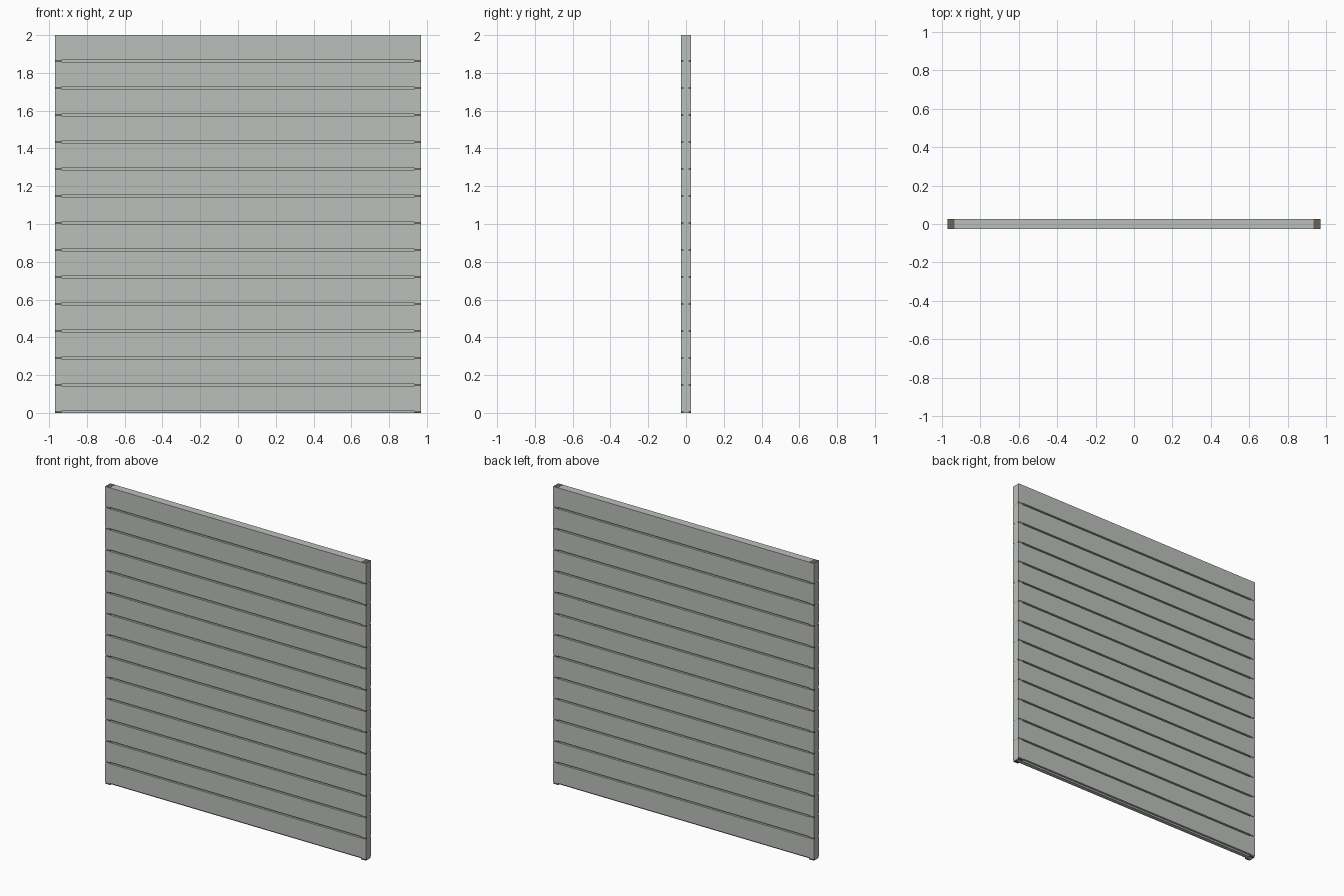
import bpy

if "Cube" in bpy.data.objects:
    bpy.data.objects.remove(bpy.data.objects["Cube"])

WIDTH, THICK, HEIGHT = 1.94, 0.054, 2.0
COUNT = 14
PITCH = HEIGHT / COUNT
GAP = 0.011        # shadow groove under each board
POST = 0.036
EPS = 0.0006       # keeps post faces just under the board faces


def material(name, color):
    m = bpy.data.materials.new(name)
    m.diffuse_color = color
    m.use_nodes = True
    m.node_tree.nodes["Principled BSDF"].inputs["Base Color"].default_value = m.diffuse_color
    return m


def finish(name, verts, faces, mat):
    mesh = bpy.data.meshes.new(name)
    mesh.from_pydata(verts, [], faces)
    mesh.materials.append(mat)
    obj = bpy.data.objects.new(name, mesh)
    bpy.context.collection.objects.link(obj)
    return obj


def extrude_x(name, profile, x0, x1, mat):
    """Extrude a counter-clockwise (y, z) profile along x."""
    n = len(profile)
    verts = [(x, y, z) for x in (x0, x1) for y, z in profile]
    faces = [tuple(reversed(range(n))), tuple(range(n, 2 * n))]
    faces += [(i, (i + 1) % n, n + (i + 1) % n, n + i) for i in range(n)]
    return finish(name, verts, faces, mat)


grey = material("board_grey", (0.50, 0.53, 0.50, 1))
brown = material("post_brown", (0.16, 0.12, 0.10, 1))

# Boards: full-thickness body with a narrow tongue along the lower edge
h, t = THICK / 2, THICK / 4
for i in range(COUNT):
    z0 = i * PITCH
    z1 = z0 + PITCH - (EPS if i == COUNT - 1 else 0)
    zg = z0 + GAP
    profile = [(-t, z0), (t, z0), (t, zg), (h, zg),
               (h, z1), (-h, z1), (-h, zg), (-t, zg)]
    extrude_x(f"board_{i + 1:02d}", profile, -WIDTH / 2, WIDTH / 2, grey)

# End posts running the full height, flush with the boards
p = h - EPS
post_profile = [(-p, 0), (p, 0), (p, HEIGHT), (-p, HEIGHT)]
for side, name in ((-1, "left_post"), (1, "right_post")):
    xa, xb = sorted((side * (WIDTH / 2 - POST), side * (WIDTH / 2 - EPS)))
    extrude_x(name, post_profile, xa, xb, brown)
